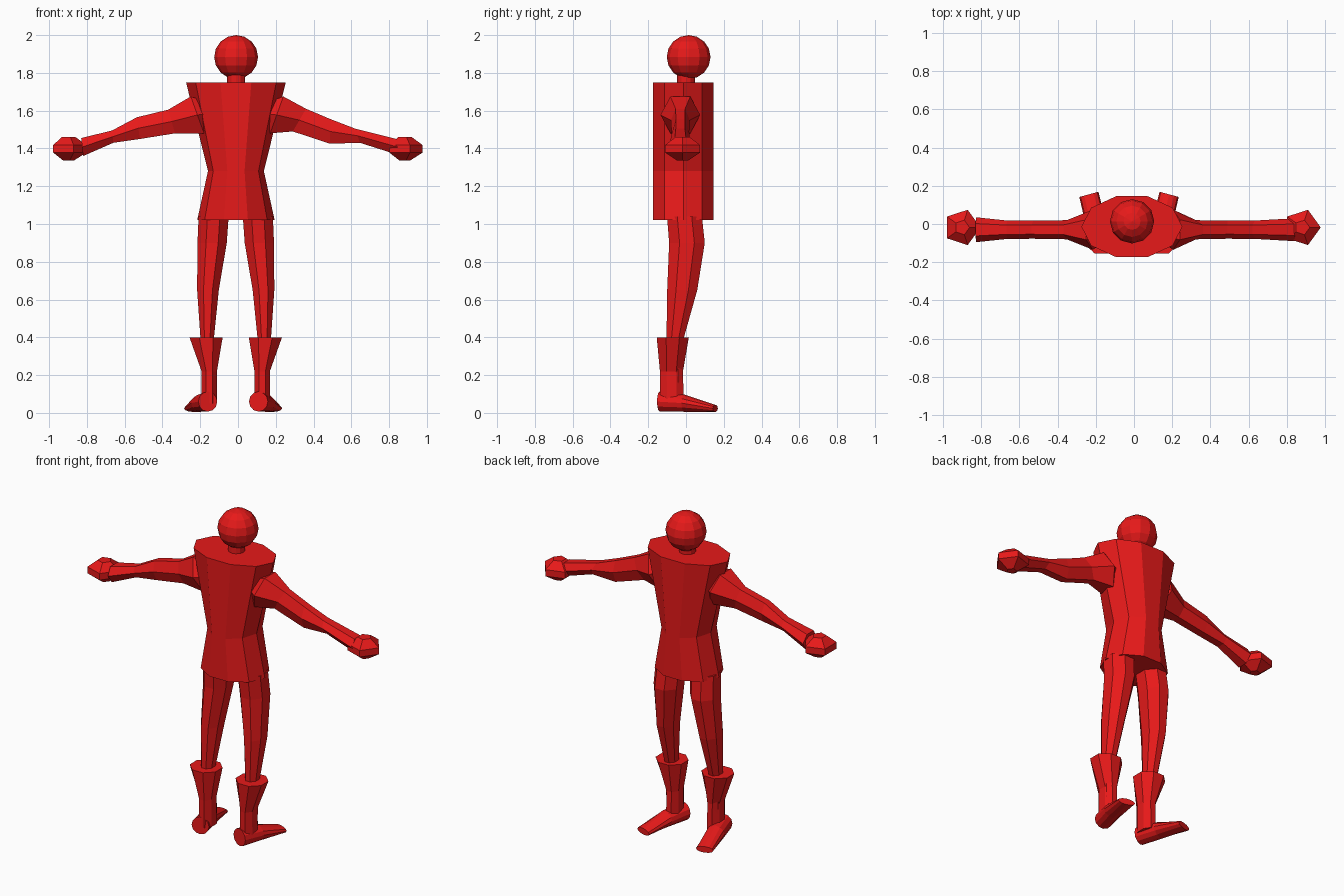
import bpy, bmesh
from math import cos, sin, pi
from mathutils import Vector

if "Cube" in bpy.data.objects:
    bpy.data.objects.remove(bpy.data.objects["Cube"])

red = bpy.data.materials.new("red")
red.diffuse_color = (0.8, 0.01, 0.01, 1)
red.use_nodes = True
red.node_tree.nodes["Principled BSDF"].inputs["Base Color"].default_value = red.diffuse_color


def finish(name, bm):
    bmesh.ops.recalc_face_normals(bm, faces=bm.faces)
    mesh = bpy.data.meshes.new(name)
    bm.to_mesh(mesh)
    bm.free()
    mesh.materials.append(red)
    bpy.context.collection.objects.link(bpy.data.objects.new(name, mesh))


def ring(c, u, v, n, phase=0.0):
    """n points of an ellipse with centre c and half axes u, v"""
    c, u, v = Vector(c), Vector(u), Vector(v)
    angles = [2 * pi * i / n + phase for i in range(n)]
    return [c + u * cos(a) + v * sin(a) for a in angles]


def loft(name, rings):
    """skin neighbouring rings and cap both ends"""
    bm = bmesh.new()
    rows = [[bm.verts.new(p) for p in r] for r in rings]
    n = len(rows[0])
    for a, b in zip(rows, rows[1:]):
        for i in range(n):
            j = (i + 1) % n
            bm.faces.new((a[i], a[j], b[j], b[i]))
    bm.faces.new(rows[0])
    bm.faces.new(rows[-1])
    finish(name, bm)


def flat_ring(x, y, z, rx, ry, n, phase=0.0):
    return ring((x, y, z), (rx, 0, 0), (0, ry, 0), n, phase)


# Head
bm = bmesh.new()
bmesh.ops.create_uvsphere(bm, u_segments=12, v_segments=8, radius=0.116)
bmesh.ops.translate(bm, verts=bm.verts, vec=(-0.01, 0.014, 1.884))
finish("head", bm)

# Neck
loft("neck", [flat_ring(-0.01, 0.0, z, 0.047, 0.047, 12) for z in (1.72, 1.80)])

# Tunic: ten sides, depth constant, width pinched at the waist
loft("tunic", [flat_ring(-0.011, -0.014, z, rx, 0.168, 10)
               for z, rx in ((1.02, 0.205), (1.28, 0.148), (1.75, 0.264))])

# Arm sections: top x, top z, bottom x, bottom z, half depth
ARMS = {
    "right": (1, [(.14, 1.64, .14, 1.53, .06), (.24, 1.675, .17, 1.48, .105),
                  (.36, 1.61, .29, 1.49, .05), (.49, 1.555, .487, 1.425, .047),
                  (.62, 1.505, .645, 1.43, .048), (.84, 1.45, .85, 1.365, .06)]),
    "left": (-1, [(.15, 1.64, .15, 1.53, .06), (.25, 1.675, .18, 1.48, .105),
                  (.37, 1.605, .333, 1.48, .05), (.535, 1.565, .52, 1.45, .047),
                  (.667, 1.495, .66, 1.43, .048), (.83, 1.455, .82, 1.36, .065)]),
}
for side, (s, sections) in ARMS.items():
    rings = []
    for xt, zt, xb, zb, hy in sections:
        top, bottom = Vector((s * xt, -0.03, zt)), Vector((s * xb, -0.03, zb))
        rings.append(ring((top + bottom) / 2, (0, hy, 0), (top - bottom) / 2 / 0.866, 6))
    loft(side + "_arm", rings)

# Hands: five-sided fists, both with a corner toward +x
for side, x in (("right", 0.88), ("left", -0.90)):
    loft(side + "_hand", [flat_ring(x, -0.018, z, r, r, 5) for z, r in
                          ((1.335, .03), (1.378, .097), (1.418, .097), (1.46, .04))])

# Legs, boots and feet
for side, s in (("right", 1), ("left", -1)):
    m = -0.012
    loft(side + "_leg", [flat_ring(m + s * x, y, z, rx, ry, 8, pi / 8) for x, y, z, rx, ry in
                         ((.143, -.06, .15, .035, .045), (.151, -.057, .4, .039, .05),
                          (.147, -.02, .65, .062, .086), (.125, .005, .9, .084, .102),
                          (.117, -.008, 1.04, .086, .1))])
    loft(side + "_boot", [flat_ring(m + s * x, y, z, rx, ry, 8, pi / 8) for x, y, z, rx, ry in
                          ((.14, -.075, .05, .044, .068), (.14, -.077, .22, .044, .066),
                           (.157, -.07, .4, .095, .092))])
    # Foot tapers from a round heel to a flat toe, turned outward
    loft(side + "_foot", [ring((-.026 + s * x, y, z), (w, -s * w * .27, 0), (0, 0, h), 12)
                          for x, y, z, w, h in ((.134, -.14, .06, .05, .053),
                                                (.17, -.01, .052, .052, .046),
                                                (.21, .155, .024, .05, .019))])
